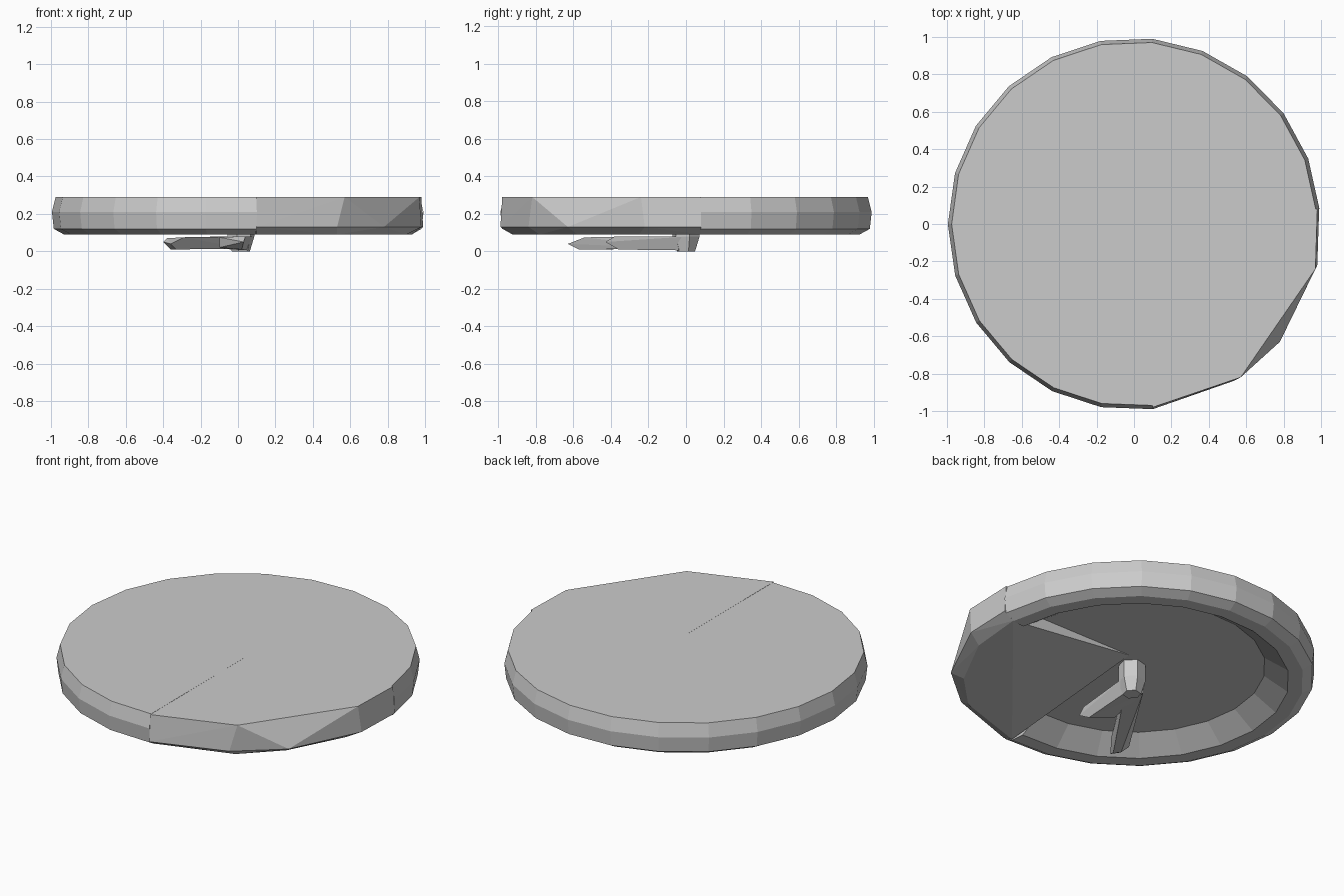
import bpy, bmesh
from math import cos, sin, radians

if "Cube" in bpy.data.objects:
    bpy.data.objects.remove(bpy.data.objects["Cube"])

CORNER = (0.1, 0.08)          # where the filled quarter meets the rest


def finish(name, bm):
    bmesh.ops.recalc_face_normals(bm, faces=bm.faces)
    me = bpy.data.meshes.new(name)
    bm.to_mesh(me)
    bm.free()
    ob = bpy.data.objects.new(name, me)
    bpy.context.collection.objects.link(ob)
    return ob


def hull(name, pts):
    """Flat-faceted convex block around a few points."""
    bm = bmesh.new()
    for p in pts:
        bm.verts.new(p)
    res = bmesh.ops.convex_hull(bm, input=bm.verts)
    junk = {g for g in res["geom_interior"] + res["geom_unused"]
            if isinstance(g, bmesh.types.BMVert)}
    bmesh.ops.delete(bm, geom=list(junk), context='VERTS')
    return finish(name, bm)


# clock case: three quarters of a turned dish, recessed underneath
profile = [(0.0, 0.18), (0.72, 0.18), (0.85, 0.09), (0.93, 0.09),
           (0.985, 0.12), (0.995, 0.21), (0.975, 0.29), (0.0, 0.29)]
bm = bmesh.new()
steps, start, end = 17, 4.6, 275.8
rings = []
hubs = {z: bm.verts.new((*CORNER, z)) for z in (0.18, 0.29)}
for i in range(steps + 1):
    a = radians(start + (end - start) * i / steps)
    rings.append([hubs[z] if r == 0 else bm.verts.new((r * cos(a), r * sin(a), z))
                  for r, z in profile])
for p, q in zip(rings, rings[1:]):
    for k in range(len(profile) - 1):
        loop = []
        for v in (p[k], p[k + 1], q[k + 1], q[k]):
            if v not in loop:
                loop.append(v)
        bm.faces.new(loop)
for r in (rings[0], rings[-1]):
    bm.faces.new(r)
finish("clock_case", bm)

# solid front-right quarter of the case
bottom = [(0.1, -0.92), (0.53, -0.78), (0.73, -0.58), (0.9, -0.25), (0.93, 0.08)]
middle = [(0.1, -0.99), (0.53, -0.84), (0.78, -0.63), (0.98, -0.22), (0.99, 0.08)]
top = [(0.1, -0.98), (0.57, -0.82), (0.97, -0.24), (0.98, 0.08), CORNER]
hull("case_quarter",
     [(x, y, 0.09) for x, y in bottom] + [(x, y, 0.13) for x, y in middle] +
     [(x, y, 0.29) for x, y in top] + [(*CORNER, 0.18)])

# centre pin under the face
pin = []
for i in range(6):
    a = radians(60 * i + 15)
    for r, z in ((0.05, 0.0), (0.075, 0.08), (0.075, 0.19)):
        pin.append((0.015 + r * cos(a), r * sin(a), z))
hull("centre_pin", pin)

# long hand, pointing to the front left
hull("long_hand",
     [(-0.04, 0.03, z) for z in (0.015, 0.08)] +
     [(0.04, -0.03, z) for z in (0.015, 0.08)] +
     [(-0.38, -0.5, 0.07), (-0.40, -0.52, 0.05), (-0.36, -0.54, 0.01),
      (-0.33, -0.57, 0.01), (-0.36, -0.63, 0.04), (-0.29, -0.54, 0.075)])

# short hand, a broad blade pointing to the front
hull("short_hand",
     [(-0.04, 0.02, 0.01), (0.05, 0.02, 0.005), (0.08, 0.02, 0.08), (-0.06, 0.02, 0.08),
      (-0.1, -0.29, 0.02), (-0.1, -0.31, 0.075), (0.03, -0.43, 0.05),
      (0.04, -0.38, 0.08), (0.02, -0.36, 0.01)])
